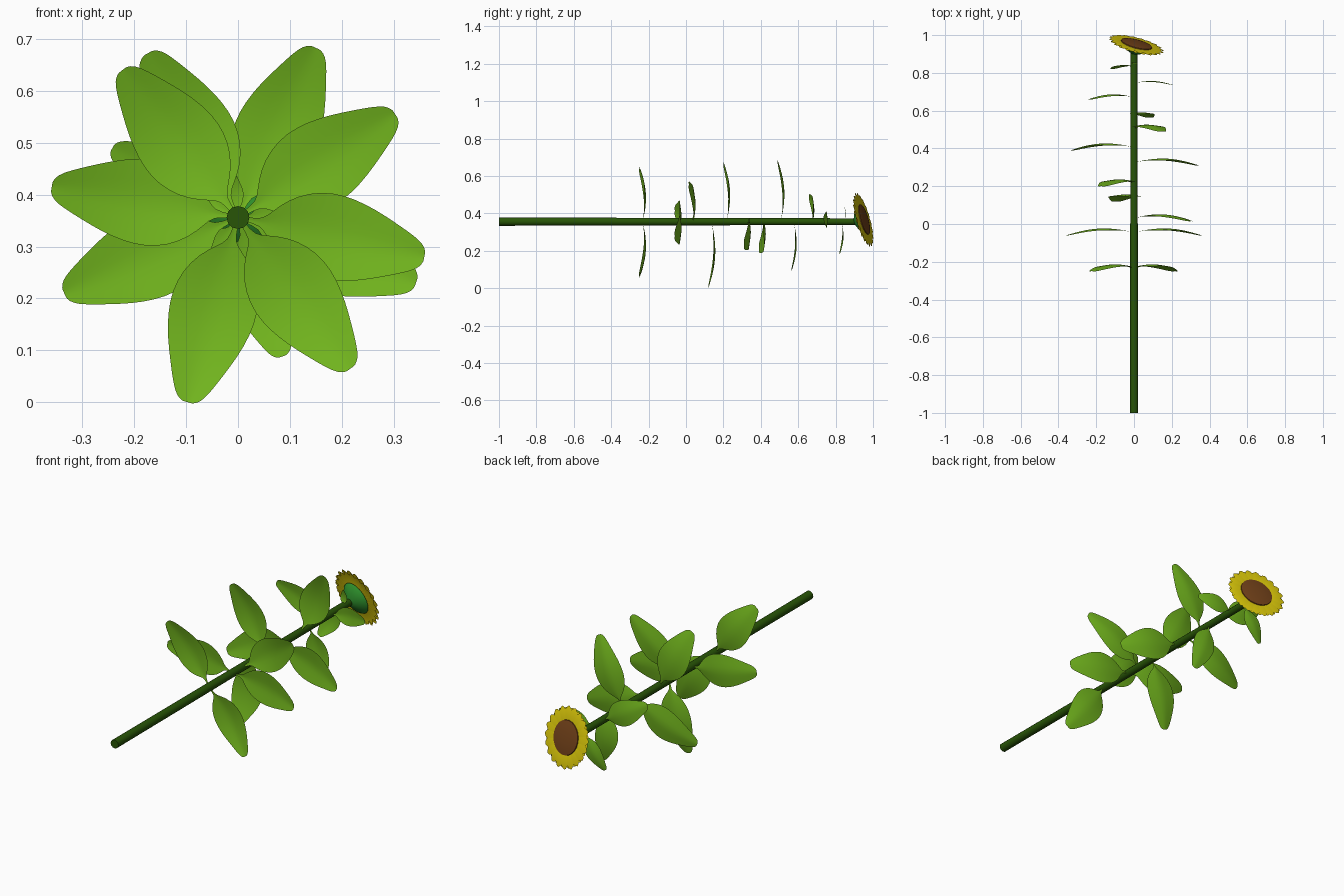
import bpy, bmesh, math
from mathutils import Matrix, Vector

if "Cube" in bpy.data.objects:
    bpy.data.objects.remove(bpy.data.objects["Cube"])


def material(name, rgb):
    m = bpy.data.materials.new(name)
    m.use_nodes = True
    m.diffuse_color = (*rgb, 1)
    m.node_tree.nodes["Principled BSDF"].inputs["Base Color"].default_value = (*rgb, 1)
    return m


LEAF = material("leaf green", (0.17, 0.47, 0.013))
STEM = material("dark stem green", (0.021, 0.09, 0.002))
CALYX = material("calyx green", (0.03, 0.31, 0.028))
PETAL = material("petal yellow", (0.71, 0.58, 0.003))
SEED = material("seed brown", (0.17, 0.054, 0.01))


def frame(origin, direction, normal):
    """Local x runs along direction, local z along normal."""
    n = Vector(normal).normalized()
    d = Vector(direction).normalized()
    rot = Matrix((d, n.cross(d), n)).transposed().to_4x4()
    return Matrix.Translation(origin) @ rot


def finish(name, bm, mat, sharp=40):
    mesh = bpy.data.meshes.new(name)
    bm.to_mesh(mesh)
    bm.free()
    ob = bpy.data.objects.new(name, mesh)
    bpy.context.collection.objects.link(ob)
    mesh.materials.append(mat)
    bpy.ops.object.select_all(action="DESELECT")
    bpy.context.view_layer.objects.active = ob
    ob.select_set(True)
    bpy.ops.object.shade_smooth_by_angle(angle=math.radians(sharp))
    return ob


def add_blade(bm, mat, outline, length, arch, droop, fold):
    """Thin arched sheet; all sizes are fractions of its length."""
    previous = None
    for t, w in outline:
        height = arch * math.sin(math.pi * t) - droop * t * t
        row = [bm.verts.new(mat @ (length * Vector((t, u * w, height + fold * abs(u) * w))))
               for u in (-1, -0.5, 0, 0.5, 1)]
        if previous:
            for i in range(4):
                bm.faces.new((previous[i], row[i], row[i + 1], previous[i + 1]))
        previous = row


def lathe(name, profile, mat, place, sides=24):
    """Spin (radius, height) pairs about the local z axis."""
    bm = bmesh.new()
    verts = [bm.verts.new((r, 0, z)) for r, z in profile]
    edges = [bm.edges.new(pair) for pair in zip(verts, verts[1:])]
    bmesh.ops.spin(bm, geom=verts + edges, cent=(0, 0, 0), axis=(0, 0, 1),
                   angle=math.tau, steps=sides, use_duplicate=False)
    bmesh.ops.remove_doubles(bm, verts=bm.verts, dist=0.0001)
    bmesh.ops.recalc_face_normals(bm, faces=bm.faces)
    bm.transform(place)
    finish(name, bm, mat)


# Stem, lying along y
AXIS_Z = 0.356
along = frame((0, 0, AXIS_Z), (1, 0, 0), (0, 1, 0))
lathe("stem", [(0, -1), (0.022, -1), (0.021, -0.4), (0.019, 0.3), (0.018, 0.92), (0, 0.92)],
      STEM, along, 12)

# Leaves: tip x, tip z, height along the stem
LEAF_OUTLINE = [(0.04, 0.014), (0.13, 0.016), (0.17, 0.07), (0.24, 0.145), (0.34, 0.205),
                (0.46, 0.232), (0.58, 0.222), (0.7, 0.19), (0.82, 0.142),
                (0.92, 0.1), (0.98, 0.066), (1, 0.03)]
leaves = [(-0.223, 0.64, -0.235), (0.217, 0.065, -0.235),
          (-0.359, 0.415, -0.045), (0.359, 0.28, -0.045),
          (0.303, 0.555, 0.03), (-0.097, 0, 0.135), (-0.173, 0.673, 0.215),
          (0.343, 0.23, 0.325), (-0.335, 0.21, 0.405),
          (0.15, 0.683, 0.505), (0.085, 0.088, 0.575),
          (-0.242, 0.49, 0.67), (0.205, 0.375, 0.745), (-0.117, 0.185, 0.83),
          (0.005, 0.44, 0.85)]
for i, (x, z, y) in enumerate(leaves, 1):
    direction = Vector((x, 0, z - AXIS_Z))
    bm = bmesh.new()
    add_blade(bm, frame((0, y, AXIS_Z), direction, (0, 1, 0)), LEAF_OUTLINE,
              direction.length, 0.075, 0.04, -0.14)
    leaf = finish(f"leaf_{i}", bm, LEAF, 80)
    leaf.modifiers.new("smooth outline", "SUBSURF").levels = 1

# Flower head, tilted away from the stem
normal = Vector((0.26, 1, 0.28)).normalized()
head = frame((0.012, 0.947, 0.366), normal.orthogonal(), normal)

PETAL_OUTLINE = [(0, 0.2), (0.3, 0.27), (0.6, 0.29), (0.8, 0.23), (0.93, 0.13), (1, 0.03)]
COUNT = 20
for name, offset, level, reach in (("front_petals", 0, 0.003, 0.15),
                                   ("back_petals", 0.5, -0.002, 0.143)):
    bm = bmesh.new()
    for k in range(COUNT):
        turn = Matrix.Rotation(math.tau * (k + offset) / COUNT, 4, "Z")
        place = head @ turn @ Matrix.Translation((0.065, 0, level))
        add_blade(bm, place, PETAL_OUTLINE, reach - 0.065, 0.04, 0.02, -0.03)
    finish(name, bm, PETAL, 80)

# Seed disc and the green cup behind it
lathe("seed_disc", [(0.085, 0), (0.083, 0.009), (0.06, 0.013), (0.03, 0.015), (0, 0.016)],
      SEED, head)
lathe("calyx", [(0, -0.05), (0.022, -0.046), (0.05, -0.032), (0.073, -0.018),
                (0.083, -0.006), (0.07, -0.003), (0, -0.003)], CALYX, head)
